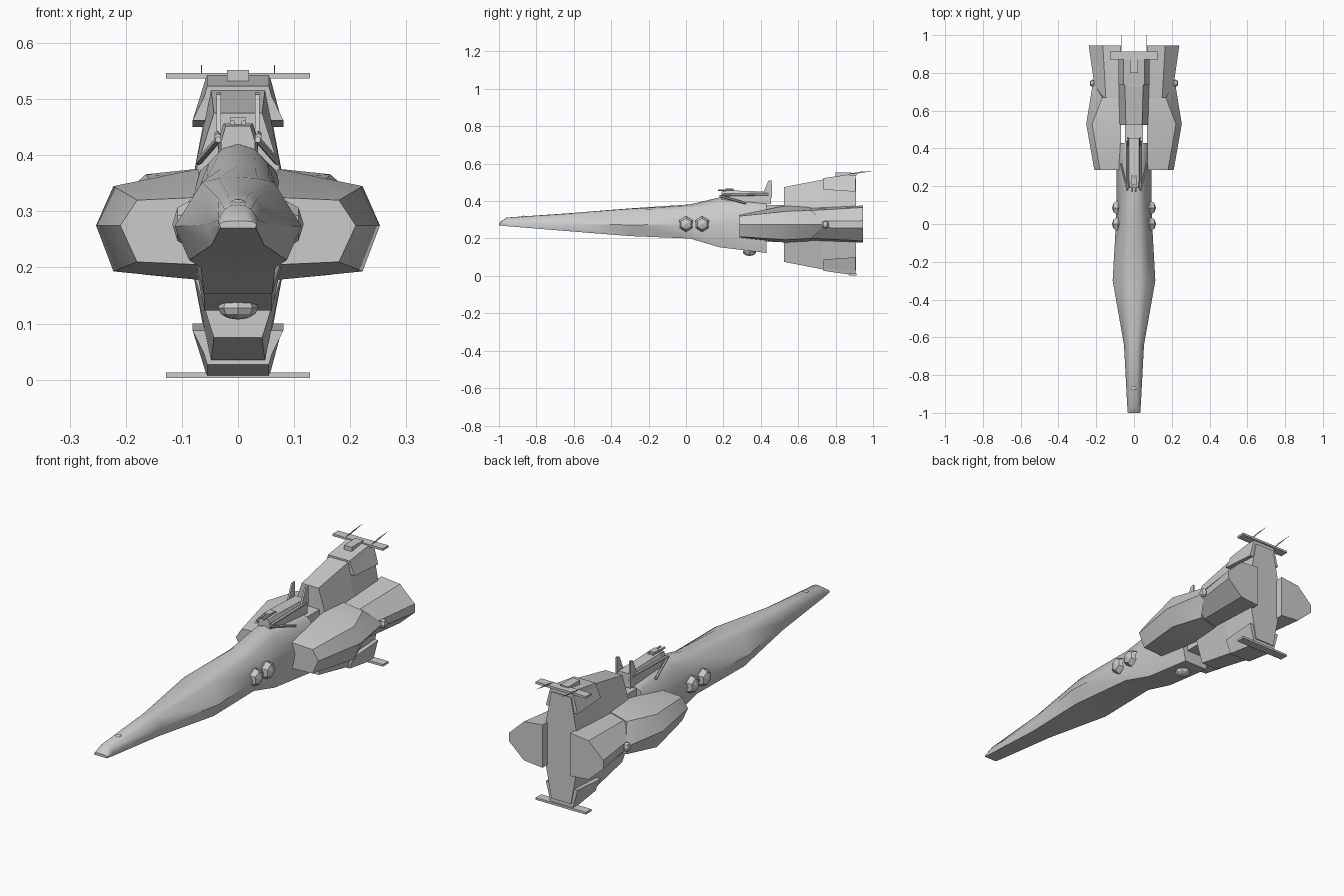
import bpy, bmesh, math
from mathutils import Vector

if "Cube" in bpy.data.objects:
    bpy.data.objects.remove(bpy.data.objects["Cube"])


def finish(name, bm, smooth=None):
    bmesh.ops.recalc_face_normals(bm, faces=bm.faces)
    me = bpy.data.meshes.new(name)
    bm.to_mesh(me)
    bm.free()
    ob = bpy.data.objects.new(name, me)
    bpy.context.collection.objects.link(ob)
    if smooth:
        bpy.ops.object.select_all(action='DESELECT')
        ob.select_set(True)
        bpy.context.view_layer.objects.active = ob
        bpy.ops.object.shade_smooth_by_angle(angle=math.radians(smooth))
    return ob


def loft(name, rings, smooth=None):
    """Skin closed rings of 3D points and cap both ends."""
    bm = bmesh.new()
    vs = [[bm.verts.new(p) for p in r] for r in rings]
    n = len(vs[0])
    for a, b in zip(vs, vs[1:]):
        for i in range(n):
            j = (i + 1) % n
            bm.faces.new((a[i], a[j], b[j], b[i]))
    bm.faces.new(vs[0])
    bm.faces.new(vs[-1])
    return finish(name, bm, smooth)


def sym(y, half):
    """Full ring from a right-hand half section (x, z), listed top to bottom."""
    pts = [(x, y, z) for x, z in half]
    return pts + [(-x, y, z) for x, y, z in reversed(pts) if x > 1e-6]


def box(name, x0, x1, y0, y1, z0, z1):
    return loft(name, [[(x0, y, z0), (x1, y, z0), (x1, y, z1), (x0, y, z1)] for y in (y0, y1)])


def plate(name, x, t, outline):
    """Thin upright plate from a (y, z) outline."""
    return loft(name, [[(x + d, y, z) for y, z in outline] for d in (-t, t)])


def ball(name, loc, scale, seg=6, rings=4, axis='Z'):
    bm = bmesh.new()
    bmesh.ops.create_uvsphere(bm, u_segments=seg, v_segments=rings, radius=1)
    for v in bm.verts:
        c = Vector(v.co)
        if axis == 'X':
            c = Vector((c.z, c.x, c.y))
        v.co = Vector(loc) + Vector(c[i] * scale[i] for i in range(3))
    return finish(name, bm)


def rod(name, a, b, r):
    a, b = Vector(a), Vector(b)
    bm = bmesh.new()
    bmesh.ops.create_cone(bm, cap_ends=True, segments=6, radius1=r, radius2=r, depth=(b - a).length)
    q = (b - a).to_track_quat('Z', 'Y')
    for v in bm.verts:
        v.co = (a + b) / 2 + q @ v.co
    return finish(name, bm)


# fuselage: y, centre top z, shoulder (x, z), side (x, z), bottom (x, z)
stations = [
    (-1.0, .283, .028, .281, .033, .276, .031, .270),
    (-.96, .312, .024, .304, .036, .285, .034, .266),
    (-.64, .334, .034, .322, .053, .277, .047, .240),
    (-.30, .361, .064, .352, .113, .273, .087, .213),
    (.02, .382, .056, .358, .095, .275, .066, .200),
    (.18, .420, .053, .385, .093, .277, .061, .153),
    (.43, .390, .068, .372, .090, .280, .060, .123),
]
rings = []
for y, zt, sx, sz, wx, wz, bx, bz in stations:
    rings.append(sym(y, [(0, zt), (sx * .55, zt - (zt - sz) * .25), (sx, sz), (wx, wz), (bx, bz)]))
loft("fuselage", rings, 40)
box("neck", -.048, .048, .40, .56, .18, .378)

# tall tail block with mirrored upper and lower fins
core = []
for y, zt, w in ((.525, .475, .043), (.73, .515, .048), (.91, .52, .05)):
    core.append(sym(y, [(w, zt), (.081, .355), (.081, .195), (w, .55 - zt)]))
loft("tail_block", core)

for label, f in (("upper", lambda z: z), ("lower", lambda z: .55 - z)):
    cap = [[(x * s, y, f(z)) for s, x, z in
            ((1, .055, zt), (1, .06, zt - .018), (1, .081, zb), (-1, .081, zb), (-1, .06, zt - .018), (-1, .055, zt))]
           for y, zt, zb in ((.735, .523, .462), (.905, .547, .45))]
    loft(label + "_fin_cap", cap)
    za, zb = sorted((f(.537), f(.547)))
    box(label + "_tail_plate", -.128, .128, .872, .912, za, zb)
box("tail_hatch", -.02, .02, .80, .885, .525, .552)

# parts repeated on both sides
for side, s in (("right", 1), ("left", -1)):
    def ring(pts):
        return [(s * x, y, z) for x, y, z in pts]
    # engine nacelle
    loft(side + "_nacelle", [
        ring([(.07, .285, .325), (.18, .285, .32), (.21, .285, .275), (.18, .285, .21), (.07, .285, .205)]),
        ring([(.07, .53, .376), (.222, .53, .345), (.253, .53, .275), (.222, .53, .193), (.07, .53, .178)]),
        ring([(.07, .66, .368), (.168, .67, .35), (.217, .75, .275), (.168, .67, .2), (.07, .66, .185)]),
    ], 30)
    # engine bell
    loft(side + "_engine_bell", [
        ring([(.07, .60, .36), (.145, .60, .345), (.19, .60, .29), (.19, .60, .26), (.145, .60, .205), (.07, .60, .19)]),
        ring([(.07, .945, .376), (.165, .945, .366), (.24, .945, .295), (.24, .945, .255), (.165, .945, .187), (.07, .945, .178)]),
    ], 30)
    ball(side + "_nacelle_knob", (s * .22, .745, .275), (.016, .02, .022))
    # side blisters on the hull
    for i, y in enumerate((0.0, .086)):
        ball(f"{side}_blister_{i}", (s * .086, y, .277), (.031, .042, .042), axis='X')
    # tail spike, dorsal fin, dorsal rail and strut
    plate(side + "_tail_spike", s * .065, .0006, [(.87, .546), (.912, .546), (1.0, .561), (.93, .557)])
    plate(side + "_dorsal_fin", s * .034, .004, [(.40, .425), (.42, .46), (.44, .508), (.458, .512), (.46, .42)])
    rod(side + "_dorsal_rail", (s * .036, .19, .432), (s * .036, .44, .437), .007)
    rod(side + "_hull_strut", (s * .035, .18, .428), (s * .07, .32, .388), .006)
    rod(side + "_gun_barrel", (s * .01, .17, .458), (s * .01, .26, .458), .005)

# dorsal turret housing
loft("dorsal_housing", [
    sym(.19, [(.022, .452), (.03, .425), (.03, .405)]),
    sym(.23, [(.026, .457), (.034, .43), (.036, .40)]),
    sym(.455, [(.026, .45), (.036, .43), (.036, .385)]),
])
box("dorsal_sensor", -.014, .014, .21, .25, .45, .467)

# belly and nose sensors
ball("belly_dome", (0, .34, .128), (.036, .036, .021), 8, 6)
ball("nose_sensor", (0, -.87, .314), (.014, .014, .008), 8, 6)
